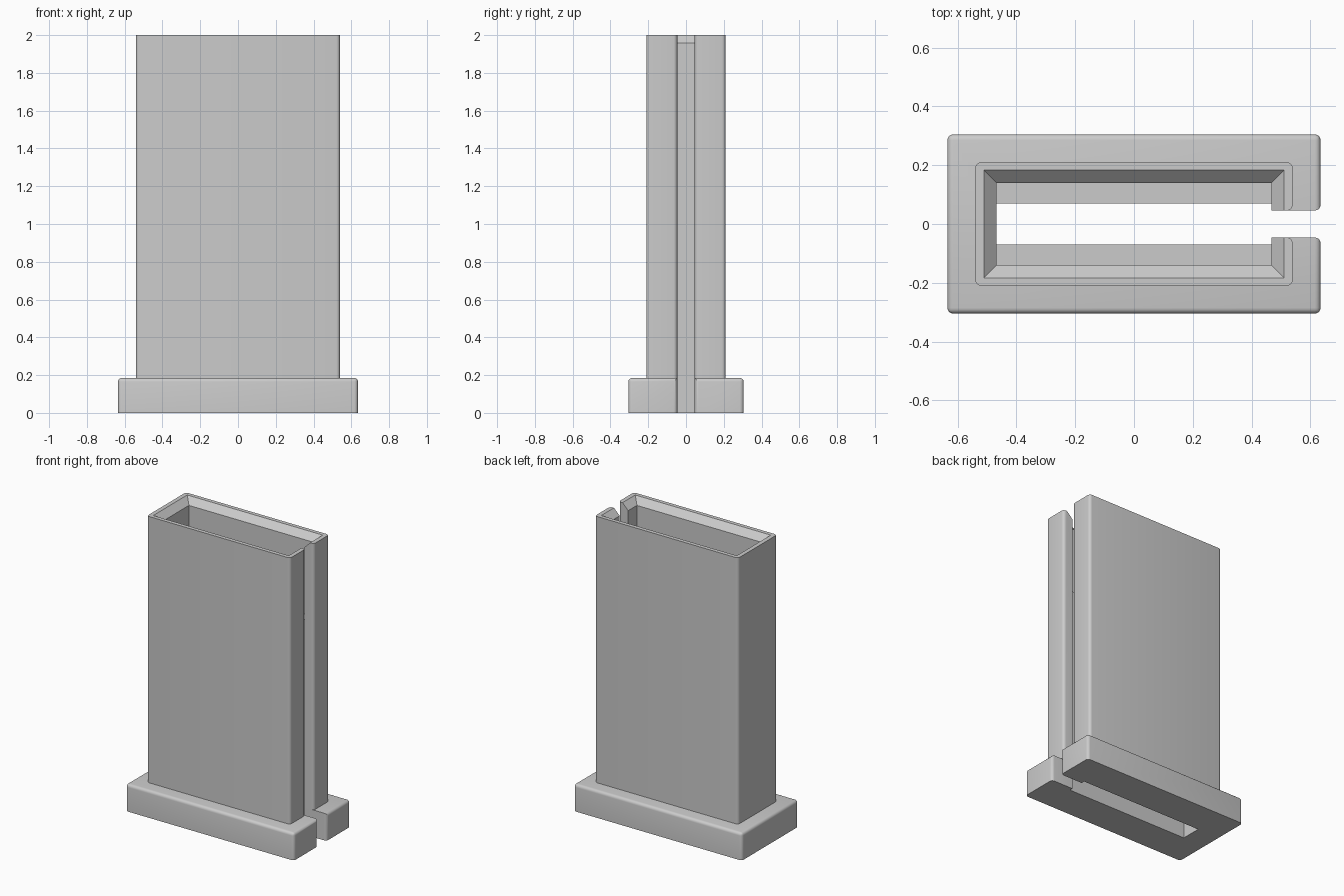
import bpy
import bmesh

cube = bpy.data.objects.get("Cube")
if cube:
    bpy.data.objects.remove(cube, do_unlink=True)

SLOT = 0.046          # half width of the side slot
INNER_X = 0.468       # half length of the cavity
THROAT_Y = 0.07       # half width of the lower cavity
WELL_Y = 0.14         # half width of the upper cavity
BASE_TOP = 0.185
LEDGE = 1.45
ROUND = 0.02

grey = bpy.data.materials.new("plain grey")
grey.use_nodes = True
grey.diffuse_color = (0.6, 0.6, 0.6, 1)
grey.node_tree.nodes["Principled BSDF"].inputs["Base Color"].default_value = (0.6, 0.6, 0.6, 1)


def make_object(name, bm):
    bmesh.ops.recalc_face_normals(bm, faces=bm.faces)
    mesh = bpy.data.meshes.new(name)
    bm.to_mesh(mesh)
    bm.free()
    mesh.materials.append(grey)
    obj = bpy.data.objects.new(name, mesh)
    bpy.context.collection.objects.link(obj)
    return obj


def loft(layers):
    """Closed solid through outlines given as (points, height)."""
    bm = bmesh.new()
    rings = [[bm.verts.new((x, y, z)) for x, y in pts] for pts, z in layers]
    for low, high in zip(rings, rings[1:]):
        for i in range(len(low)):
            j = (i + 1) % len(low)
            bm.faces.new((low[i], low[j], high[j], high[i]))
    bm.faces.new(rings[0])
    bm.faces.new(rings[-1])
    return bm


def slotted_block(name, ox, oy, z0, z1, round_top):
    """C-shaped block, open on +x, with rounded outer edges."""
    half = [(INNER_X, SLOT), (ox, SLOT), (ox, oy), (-ox, oy)]
    inner = [(-INNER_X, THROAT_Y), (INNER_X, THROAT_Y)]
    outline = half + [(x, -y) for x, y in reversed(half)]
    outline += [(x, -y) for x, y in reversed(inner)] + inner
    bm = loft([(outline, z0), (outline, z1)])

    def outer(v):
        return abs(abs(v.co.x) - ox) < 1e-4

    edges = []
    for e in bm.edges:
        a, b = e.verts
        if not (outer(a) and outer(b)):
            continue
        upright = abs(a.co.z - b.co.z) > 1e-4
        top = min(a.co.z, b.co.z) > z1 - 1e-4
        if upright or (round_top and top):
            edges.append(e)
    bmesh.ops.bevel(bm, geom=edges, offset=ROUND, segments=5, profile=0.5,
                    affect='EDGES', clamp_overlap=True)
    return make_object(name, bm)


def rect(x, y):
    return [(x, y), (-x, y), (-x, -y), (x, -y)]


def smooth(obj):
    bpy.ops.object.select_all(action='DESELECT')
    obj.select_set(True)
    bpy.context.view_layer.objects.active = obj
    bpy.ops.object.shade_smooth_by_angle(angle=0.5)


# Foot and upright sleeve
base = slotted_block("base", 0.635, 0.305, 0, BASE_TOP, True)
sleeve = slotted_block("sleeve", 0.54, 0.21, BASE_TOP, 2, False)

# Wider upper well with a flared mouth
flare = 0.043
over = 0.02
well = make_object("well_cutter", loft([
    (rect(INNER_X, WELL_Y), LEDGE),
    (rect(INNER_X, WELL_Y), 2 - flare),
    (rect(INNER_X + flare + over, WELL_Y + flare + over), 2 + over)]))
well.hide_render = True
cut = sleeve.modifiers.new("well", 'BOOLEAN')
cut.operation = 'DIFFERENCE'
cut.solver = 'EXACT'
cut.object = well
bpy.context.view_layer.objects.active = sleeve
bpy.ops.object.modifier_apply(modifier=cut.name)
bpy.data.objects.remove(well, do_unlink=True)

for part in (base, sleeve):
    smooth(part)
